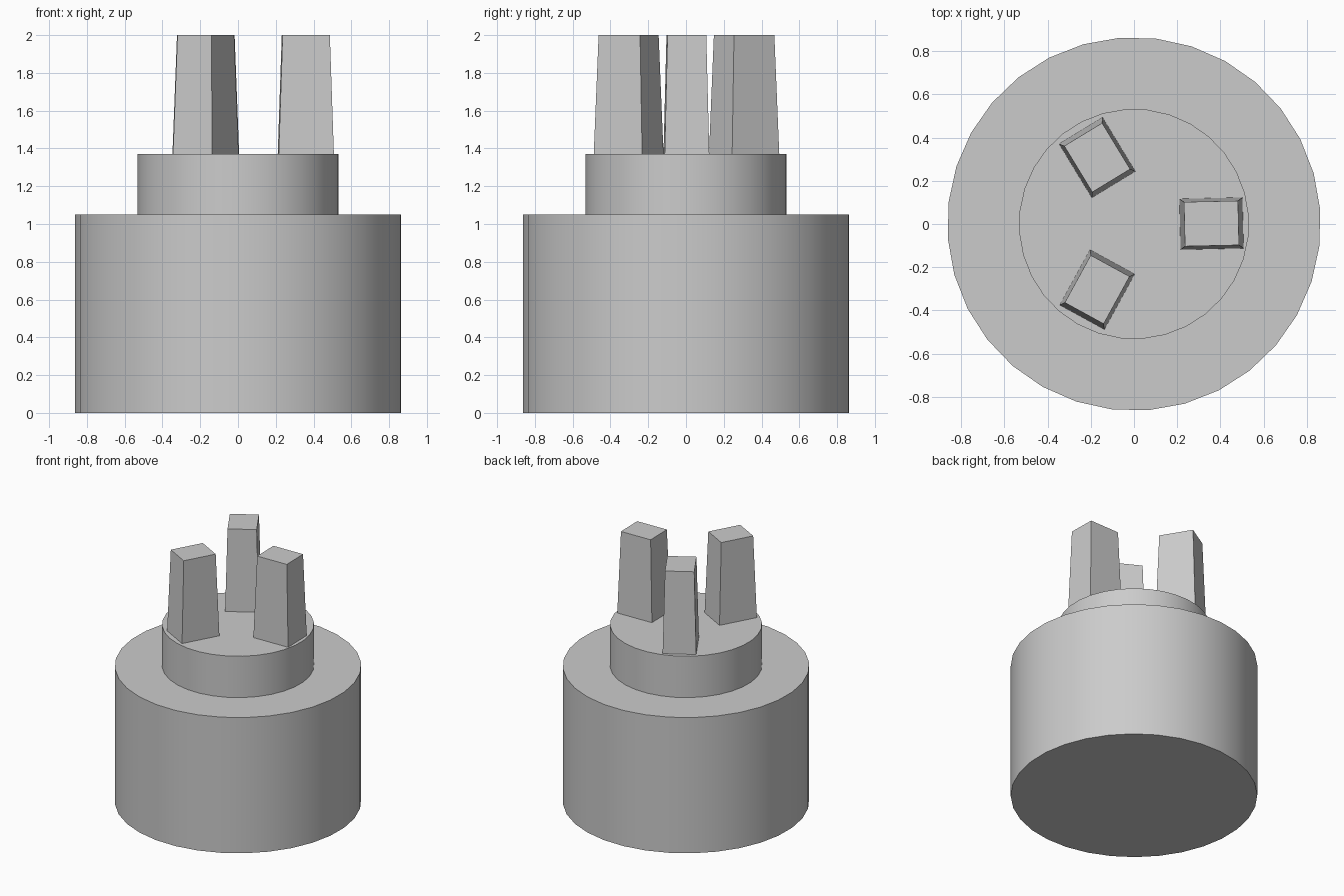
import bpy, bmesh, math
from mathutils import Matrix, Vector

cube = bpy.data.objects.get("Cube")
if cube:
    bpy.data.objects.remove(cube, do_unlink=True)

grey = bpy.data.materials.new("light_grey")
grey.use_nodes = True
colour = (0.6, 0.6, 0.6, 1)
grey.diffuse_color = colour
grey.node_tree.nodes["Principled BSDF"].inputs["Base Color"].default_value = colour


def add_object(name, bm):
    mesh = bpy.data.meshes.new(name)
    bm.to_mesh(mesh)
    bm.free()
    obj = bpy.data.objects.new(name, mesh)
    bpy.context.collection.objects.link(obj)
    mesh.materials.append(grey)
    return obj


def drum(name, radius, bottom, top):
    bm = bmesh.new()
    place = Matrix.Translation((0, 0, (bottom + top) / 2)) @ Matrix.Rotation(math.radians(4.5), 4, "Z")
    bmesh.ops.create_cone(bm, cap_ends=True, segments=32, radius1=radius, radius2=radius,
                          depth=top - bottom, matrix=place)
    obj = add_object(name, bm)
    bpy.ops.object.select_all(action="DESELECT")
    obj.select_set(True)
    bpy.context.view_layer.objects.active = obj
    bpy.ops.object.shade_smooth_by_angle(angle=math.radians(30))


def prong(name, angle):
    # Tapered block, set out from the axis and turned a touch with the ring
    bottom, top = 1.37, 2.0
    bm = bmesh.new()
    bmesh.ops.create_cube(bm, size=1)
    for v in bm.verts:
        length, width = (0.25, 0.205) if v.co.z > 0 else (0.292, 0.236)
        v.co = Vector((v.co.x * length, v.co.y * width, top if v.co.z > 0 else bottom))
    turn = Matrix.Rotation(math.radians(1.3), 4, "Z")
    ring = Matrix.Rotation(math.radians(angle), 4, "Z")
    place = Matrix.Translation((0.006, 0.002, 0)) @ ring @ Matrix.Translation((0.353, 0, 0)) @ turn
    bm.transform(place)
    add_object(name, bm)


# Stacked body
drum("base_drum", 0.865, 0, 1.05)
drum("upper_drum", 0.533, 1.05, 1.37)

# Ring of three prongs
for label, angle in (("left", 0), ("back", 120), ("front", 240)):
    prong(label + "_prong", angle)
